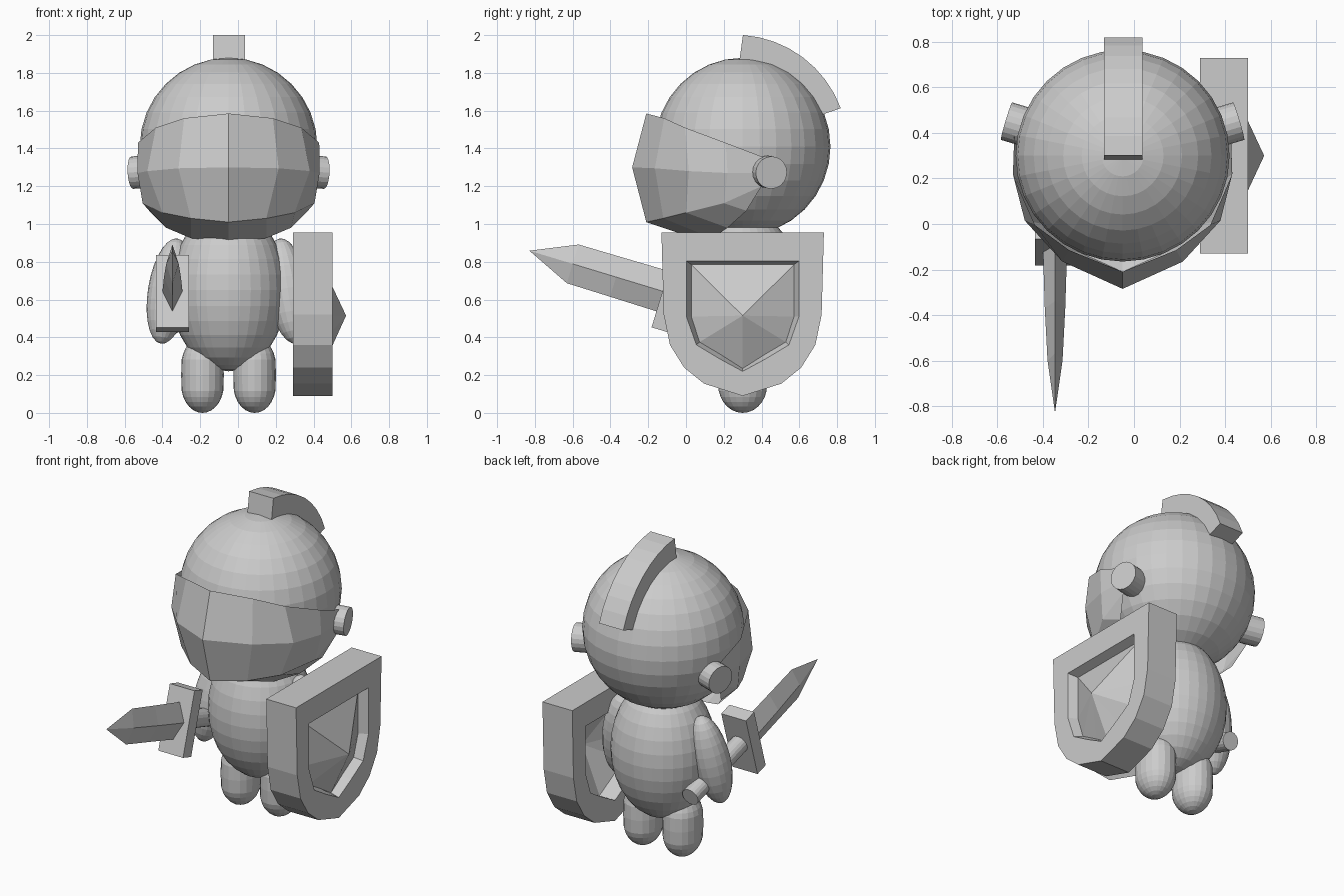
import bpy, bmesh, math
from mathutils import Matrix, Vector

if "Cube" in bpy.data.objects:
    bpy.data.objects.remove(bpy.data.objects["Cube"])

CX, CY = -0.05, 0.30   # axis of the figure


def finish(name, bm, matrix=Matrix()):
    bmesh.ops.recalc_face_normals(bm, faces=bm.faces)
    me = bpy.data.meshes.new(name)
    bm.to_mesh(me)
    bm.free()
    ob = bpy.data.objects.new(name, me)
    bpy.context.collection.objects.link(ob)
    ob.matrix_world = matrix
    return ob


def ellipsoid(name, loc, radii, rot=(0, 0, 0), seg=32, rings=16, stretch=0):
    bm = bmesh.new()
    bmesh.ops.create_uvsphere(bm, u_segments=seg, v_segments=rings, radius=1)
    for v in bm.verts:
        s = stretch * (1 if v.co.z > 0.01 else -1 if v.co.z < -0.01 else 0)
        v.co = Vector((v.co.x * radii[0], v.co.y * radii[1], v.co.z * radii[2] + s))
    m = Matrix.Translation(loc) @ Matrix.Rotation(rot[1], 4, 'Y') @ Matrix.Rotation(rot[0], 4, 'X')
    return finish(name, bm, m)


def cylinder(name, start, end, r, seg=20):
    a, b = Vector(start), Vector(end)
    bm = bmesh.new()
    bmesh.ops.create_cone(bm, cap_ends=True, segments=seg, radius1=r, radius2=r, depth=(b - a).length)
    q = (b - a).to_track_quat('Z', 'Y').to_matrix().to_4x4()
    return finish(name, bm, Matrix.Translation((a + b) / 2) @ q)


def loft(name, rows, closed=False, caps=False, matrix=Matrix()):
    """Join rows of points with quads; closed wraps each row, caps fill both ends."""
    bm = bmesh.new()
    vs = [[bm.verts.new(p) for p in row] for row in rows]
    n = len(vs[0])
    for r0, r1 in zip(vs, vs[1:]):
        for i in range(n if closed else n - 1):
            j = (i + 1) % n
            bm.faces.new((r0[i], r0[j], r1[j], r1[i]))
    if caps:
        bm.faces.new(vs[0])
        bm.faces.new(vs[-1])
    bmesh.ops.remove_doubles(bm, verts=bm.verts, dist=0.0005)
    return finish(name, bm, matrix)


# Head and torso
ellipsoid("helmet", (CX, CY, 1.41), (0.47, 0.465, 0.47))
ellipsoid("torso", (CX, CY, 0.65), (0.308, 0.30, 0.43))

# Limbs and visor pivots, one per side
for s, side in ((-1, "right"), (1, "left")):
    ellipsoid(side + "_leg", (CX + s * 0.138, CY, 0.2), (0.113, 0.13, 0.15),
              seg=20, rings=14, stretch=0.05)
    ellipsoid(side + "_arm", (CX + s * 0.315, 0.27, 0.645), (0.112, 0.112, 0.285),
              rot=(math.radians(-9), s * math.radians(-9), 0), seg=20, rings=14)
    cylinder(side + "_visor_pivot", (CX + s * 0.37, 0.41, 1.28), (CX + s * 0.51, 0.452, 1.272), 0.086)

# Visor: half rows of (x, y, z), from the centre outward, mirrored
half_rows = [
    [(0, -.21, 1.585), (.235, -.115, 1.56), (.385, -.005, 1.51), (.48, .21, 1.43), (.475, .42, 1.35)],
    [(0, -.285, 1.30), (.265, -.165, 1.295), (.43, .015, 1.28), (.482, .22, 1.27), (.475, .42, 1.27)],
    [(0, -.21, 1.01), (.20, -.12, 1.03), (.35, .0, 1.06), (.455, .2, 1.11), (.465, .40, 1.2)],
    [(0, .10, .905), (.20, .14, .925), (.33, .22, .98), (.42, .32, 1.07), (.465, .40, 1.2)],
]
loft("visor", [[(CX - x, y, z) for x, y, z in reversed(r[1:])] + [(CX + x, y, z) for x, y, z in r]
               for r in half_rows])

# Crest: curved bar over the back of the helmet
crest = []
for i in range(9):
    a = math.radians(86 - i * 8.2)
    c, s = math.cos(a), math.sin(a)
    o = (0.26 + 0.597 * c, 1.405 + 0.597 * s)
    n = (0.25 + 0.455 * c, 1.405 + 0.455 * s)
    crest.append([(-0.132, *n), (-0.132, *o), (0.038, *o), (0.038, *n)])
loft("crest", crest, closed=True, caps=True)


# Shield: half outlines of (y offset, z), mirrored into closed loops
def ring(half, x):
    return [(x, CY + y, z) for y, z in half] + [(x, CY - y, z) for y, z in reversed(half) if y > 0]


outer = [(0, .955), (.43, .955), (.418, .52), (.385, .36), (.31, .24), (.205, .155), (0, .09)]
inner = [(0, .805), (.298, .805), (.298, .65), (.298, .51), (.245, .36), (.12, .285), (0, .22)]
floor = [(0, .785), (.272, .785), (.272, .65), (.272, .51), (.228, .375), (.11, .305), (0, .235)]
tip = [(0, .515)] * 7
panel = lambda x: [[(x, CY, .515)] * 12]
loft("shield", [ring(inner, .40), ring(inner, .29), ring(outer, .29), ring(outer, .50),
                ring(inner, .50), ring(floor, .445)], closed=True)
loft("shield_boss", [ring(floor, .445)] + panel(.572), closed=True)
loft("shield_back_panel", [ring(inner, .40)] + panel(.52), closed=True)

# Sword: built along local z, then tipped forward
sword = Matrix.Translation((-0.347, -0.083, 0.632)) @ Matrix.Rotation(math.radians(73.1), 4, 'X')
loft("sword_blade", [[(t, 0, z), (0, w, z), (-t, 0, z), (0, -w, z)]
                     for z, w, t in ((0, .112, .054), (.3, .109, .045), (.54, .107, .033), (.78, 0, 0))],
     closed=True, matrix=sword)
loft("sword_guard", [[(x, y, z) for x, y in ((-.087, -.2), (.087, -.2), (.087, .2), (-.087, .2))]
                     for z in (-.043, .043)], closed=True, caps=True, matrix=sword)
cylinder("sword_handle", sword @ Vector((0, 0, -.56)), sword @ Vector((0, 0, 0)), 0.055)
